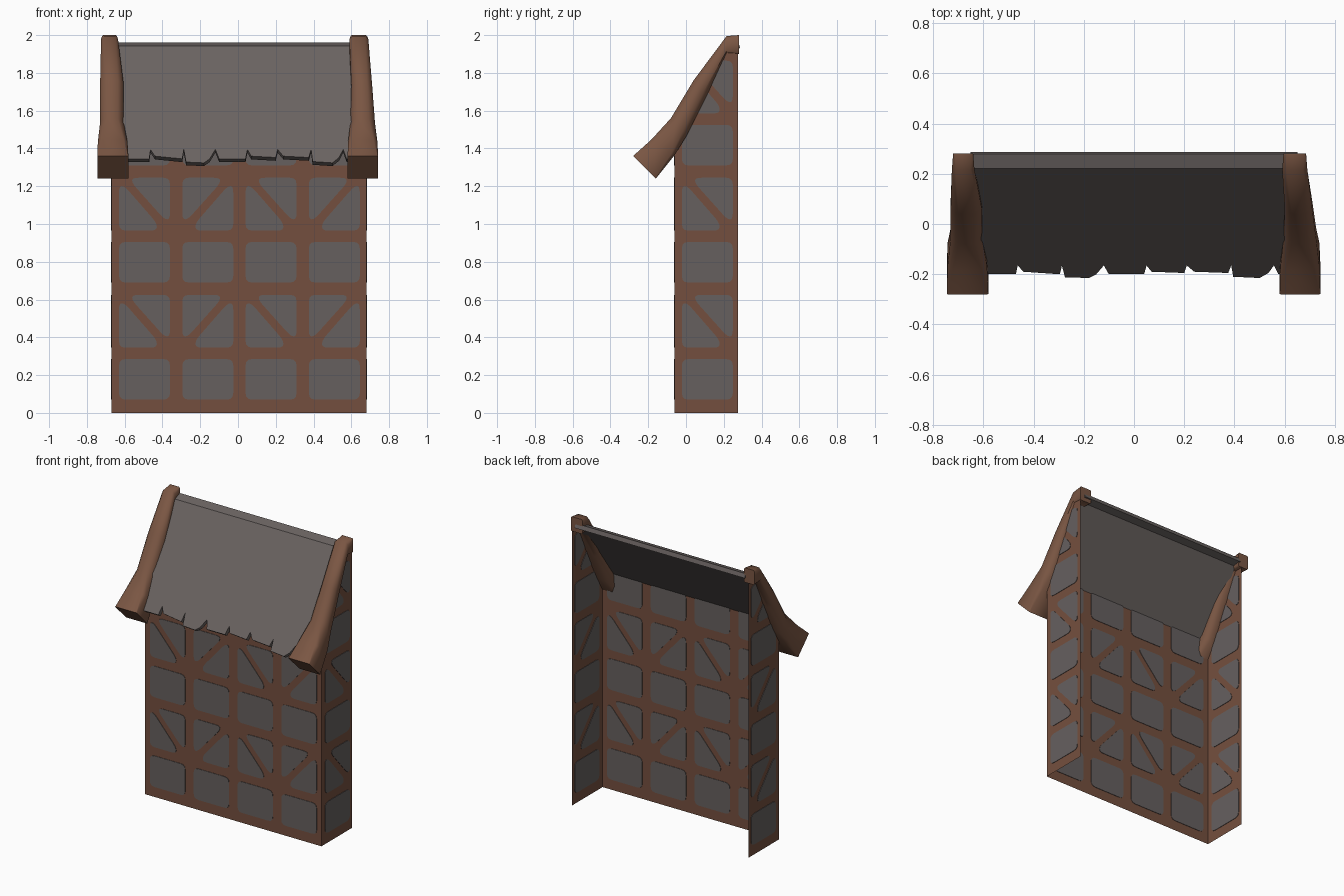
import bpy, bmesh, math
from mathutils import Vector

if "Cube" in bpy.data.objects:
    bpy.data.objects.remove(bpy.data.objects["Cube"])


def material(name, srgb):
    m = bpy.data.materials.new(name)
    lin = [((c / 255 + 0.055) / 1.055) ** 2.4 for c in srgb]
    m.diffuse_color = (*lin, 1)
    m.use_nodes = True
    m.node_tree.nodes["Principled BSDF"].inputs["Base Color"].default_value = m.diffuse_color
    return m


TIMBER = material("timber_brown", (116, 79, 62))
BEAM = material("beam_brown", (122, 86, 67))
PLASTER = material("plaster_grey", (102, 96, 95))
SLATE = material("roof_grey", (106, 99, 97))


def finish(bm, name, mat, normals=True):
    if normals:
        bmesh.ops.recalc_face_normals(bm, faces=bm.faces)
    me = bpy.data.meshes.new(name)
    bm.to_mesh(me)
    bm.free()
    me.materials.append(mat)
    ob = bpy.data.objects.new(name, me)
    bpy.context.collection.objects.link(ob)
    return ob


def sheet(name, pts, mat):
    bm = bmesh.new()
    bm.faces.new([bm.verts.new(p) for p in pts])
    return finish(bm, name, mat, False)


def rounded(pts, radius=0.035):
    """Round every corner of a 2D polygon."""
    pts = [Vector(p) for p in pts]
    out = []
    for i, p in enumerate(pts):
        a, b = pts[i - 1] - p, pts[(i + 1) % len(pts)] - p
        p0 = p + a.normalized() * min(radius, a.length * 0.45)
        p1 = p + b.normalized() * min(radius, b.length * 0.45)
        for t in (0, 0.33, 0.67, 1):
            out.append(p0 * (1 - t) ** 2 + p * 2 * t * (1 - t) + p1 * t * t)
    return out


def plate(bm, pts, place):
    """Thin plate straddling a wall, so the plaster shows on both sides."""
    d = 0.003
    lo = [bm.verts.new(place(p.x, p.y, -d)) for p in pts]
    hi = [bm.verts.new(place(p.x, p.y, d)) for p in pts]
    bm.faces.new(lo)
    bm.faces.new(hi)
    n = len(pts)
    for i in range(n):
        j = (i + 1) % n
        bm.faces.new((lo[i], lo[j], hi[j], hi[i]))


W, PERIOD = 0.27, 0.62


def column(bm, u0, flip, rows, place, top=9.0):
    """One column of plaster: square panels alternating with braced ones."""
    w = W
    low = [(0, 0), (0.2, 0), (0.2, 0.04), (0.03, 0.235), (0, 0.235)]
    high = [(w, 0.28), (0.07, 0.28), (0.07, 0.25), (0.24, 0.06), (w, 0.06)]
    for r in range(rows):
        z = (r // 2) * PERIOD + (0.345 if r % 2 else 0.07)
        if r % 2:
            shapes = [low, high]
        else:
            h = min(0.215, top - z)
            shapes = [[(0, 0), (w, 0), (w, h), (0, h)]]
        for s in shapes:
            q = [(u0 + (w - u if flip else u), z + v) for u, v in s]
            plate(bm, rounded(q), place)


XL, XR, YF, YB = -0.67, 0.68, -0.06, 0.275

# Front wall with four columns of plaster panels
sheet("front_wall", [(XL, YF, 0), (XR, YF, 0), (XR, YF, 1.52), (XL, YF, 1.52)], TIMBER)
bm = bmesh.new()
for i in range(4):
    column(bm, -0.63 + i * 0.335, i % 2, 5, lambda u, v, d: (u, YF + d, v), 1.51)
finish(bm, "front_plaster", PLASTER)

# Side walls, sloped under the roof beams
for side, x in (("left", XL), ("right", XR)):
    pts = [(x, YF, 0), (x, YB, 0), (x, YB, 1.94), (x, 0.225, 1.94), (x, YF, 1.43)]
    sheet(side + "_wall", pts if side == "right" else pts[::-1], TIMBER)
    bm = bmesh.new()
    column(bm, -0.022, 0, 6, lambda u, v, d: (x + d, u, v))
    bmesh.ops.bisect_plane(bm, geom=bm.verts[:] + bm.edges[:] + bm.faces[:],
                           plane_co=(x, YF, 1.43), plane_no=(0, -0.5, 0.28),
                           clear_outer=True)
    finish(bm, side + "_plaster", PLASTER)

# Roof: one slope with a ragged lower edge, plus the ridge strip
eave = [(-0.65, -0.2), (-0.47, -0.2), (-0.463, -0.165), (-0.44, -0.19),
        (-0.295, -0.2), (-0.287, -0.165), (-0.275, -0.212), (-0.18, -0.215),
        (-0.15, -0.2), (-0.12, -0.165), (-0.10, -0.2), (0.04, -0.2),
        (0.05, -0.165), (0.07, -0.19), (0.2, -0.195), (0.21, -0.165),
        (0.24, -0.19), (0.375, -0.195), (0.387, -0.165), (0.395, -0.21),
        (0.50, -0.215), (0.535, -0.195), (0.557, -0.165), (0.575, -0.2),
        (0.65, -0.2)]
bm = bmesh.new()
edge = [bm.verts.new((x, y, 1.345 + (y + 0.2) * 1.42)) for x, y in eave]
tr, tl = (bm.verts.new((x, 0.22, 1.345 + 0.42 * 1.42)) for x in (0.65, -0.65))
br, bl = (bm.verts.new((x, 0.278, 1.96)) for x in (0.65, -0.65))
bm.faces.new(edge + [tr, tl])
bm.faces.new((tl, tr, br, bl))
roof = finish(bm, "roof", SLATE, False)
mod = roof.modifiers.new("thickness", "SOLIDIFY")
mod.thickness, mod.offset = 0.03, -1

# Roof beams: outer and inner profile points in (y, z), lofted
TOP = [(-0.28, 1.36), (-0.185, 1.445), (-0.08, 1.56), (0.04, 1.76), (0.215, 1.995), (0.28, 2.0)]
BOT = [(-0.16, 1.24), (-0.06, 1.365), (0.005, 1.47), (0.105, 1.67), (0.215, 1.9), (0.28, 1.9)]
ROUND = [0.04, 0.25, 0.5, 0.5, 0.35, 0.15]
SPANS = {
    "left_beam": [(-0.745, -0.58), (-0.742, -0.585), (-0.73, -0.605),
                  (-0.73, -0.605), (-0.725, -0.635), (-0.72, -0.64)],
    "right_beam": [(0.58, 0.742), (0.583, 0.738), (0.595, 0.725),
                   (0.6, 0.71), (0.59, 0.69), (0.595, 0.685)],
}
for name, spans in SPANS.items():
    bm = bmesh.new()
    rings = []
    for t, b, c, (x0, x1) in zip(TOP, BOT, ROUND, spans):
        t, b = Vector(t), Vector(b)
        mid, half = (t + b) / 2, (t - b) / 2
        k = 1 - c
        ring = []
        for sx, st in ((1, k), (k, 1), (-k, 1), (-1, k), (-1, -k), (-k, -1), (k, -1), (1, -k)):
            p = mid + half * st
            ring.append(bm.verts.new(((x0 + x1) / 2 + sx * (x1 - x0) / 2, p.x, p.y)))
        rings.append(ring)
    for a, b in zip(rings, rings[1:]):
        for i in range(8):
            j = (i + 1) % 8
            bm.faces.new((a[i], a[j], b[j], b[i]))
    bm.faces.new(rings[0])
    bm.faces.new(rings[-1])
    beam = finish(bm, name, BEAM)
    beam.data.shade_smooth()
    beam.data.set_sharp_from_angle(angle=math.radians(50))
